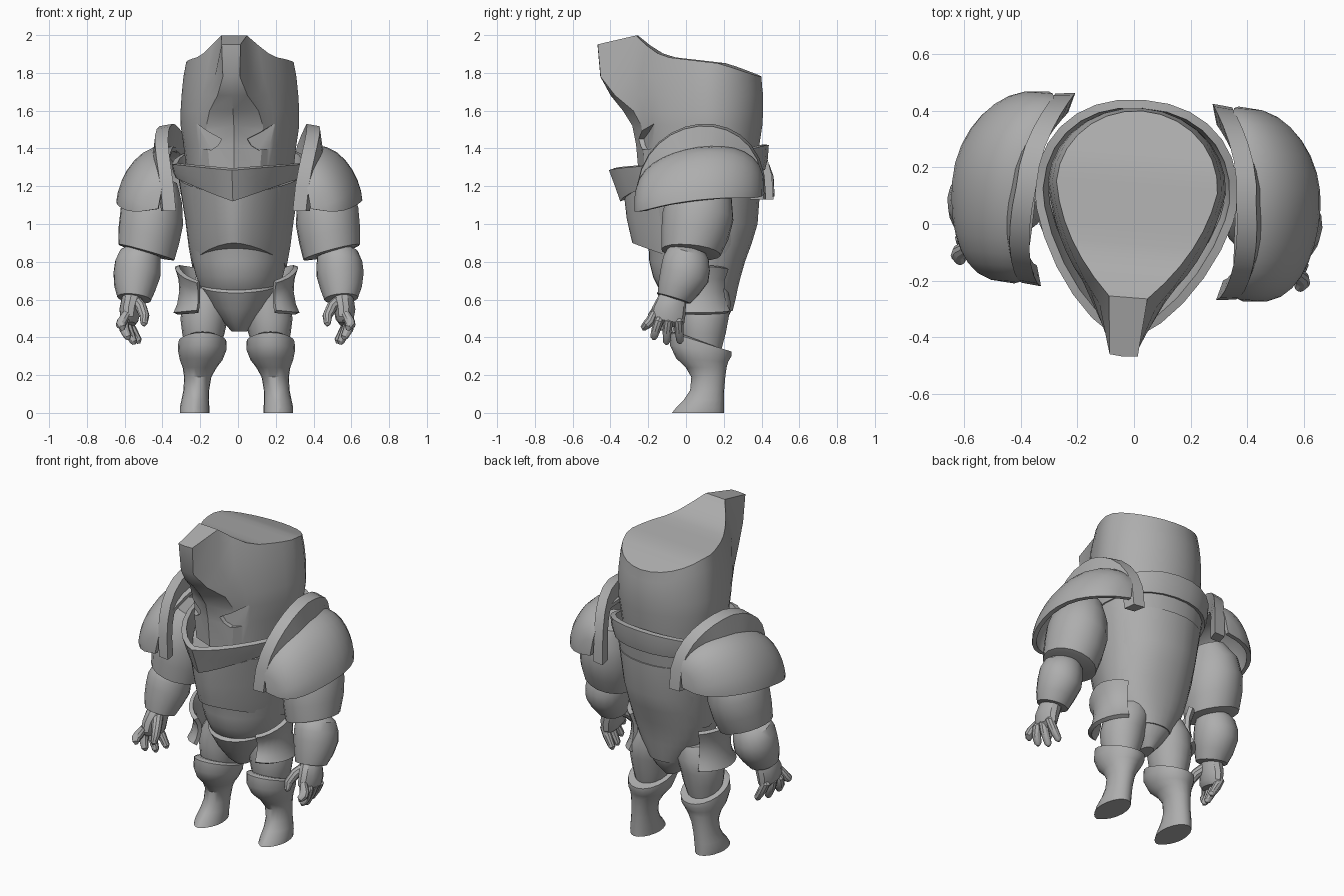
import bpy, bmesh, math
from mathutils import Vector, Matrix

if "Cube" in bpy.data.objects:
    bpy.data.objects.remove(bpy.data.objects["Cube"])

TWIST = Matrix.Rotation(math.radians(-4.5), 4, 'Z')   # upper body turns slightly
HAND = TWIST @ Matrix.Translation((0, 0.025, -0.008))
STAY = Matrix.Translation((-0.008, 0, 0))
grey = bpy.data.materials.new("plain_grey")
grey.diffuse_color = (0.42, 0.42, 0.42, 1)
grey.use_nodes = True
grey.node_tree.nodes["Principled BSDF"].inputs["Base Color"].default_value = grey.diffuse_color


def make(name, verts, faces, frame=TWIST, side=1, thick=0):
    bm = bmesh.new()
    vs = [bm.verts.new(frame @ Vector((v[0] * side, v[1], v[2]))) for v in verts]
    for f in faces:
        bm.faces.new([vs[i] for i in f])
    bmesh.ops.remove_doubles(bm, verts=bm.verts, dist=1e-5)
    bmesh.ops.recalc_face_normals(bm, faces=bm.faces)
    me = bpy.data.meshes.new(name)
    bm.to_mesh(me)
    bm.free()
    me.materials.append(grey)
    ob = bpy.data.objects.new(name, me)
    bpy.context.collection.objects.link(ob)
    if thick:
        mod = ob.modifiers.new("thickness", 'SOLIDIFY')
        mod.thickness, mod.offset = thick, 0
    return ob


def loft(name, rings, closed=True, caps=True, **kw):
    """Skin a list of equal rings; caps are strips joining mirrored points."""
    n = len(rings[0])
    verts = [p for r in rings for p in r]
    faces = []
    for k in range(len(rings) - 1):
        for i in range(n if closed else n - 1):
            j = (i + 1) % n
            faces.append((k * n + i, k * n + j, (k + 1) * n + j, (k + 1) * n + i))
    if closed and caps:
        for b in (0, (len(rings) - 1) * n):
            m = n // 2
            faces.append((b, b + 1, b + n - 1))
            for i in range(1, m - 1):
                faces.append((b + i, b + i + 1, b + n - i - 1, b + n - i))
            faces.append((b + m - 1, b + m, b + m + 1))
    return make(name, verts, faces, **kw)


def mirror_ring(half):
    return half + [(-x, y, z) for x, y, z in half[-2:0:-1]]


def body_ring(zf, zs, zb, hw, yf, yb, ym=0.1, prow=2.0, vee=False, m=14):
    """Section with front, side and back heights; low prow values give a keel."""
    half = []
    for i in range(m + 1):
        a = math.pi * i / m
        s, c = max(0.0, math.sin(a)), math.cos(a)
        e = 2 / (prow if c > 0 else 2.2)
        q = abs(c) ** e
        y = ym + q * ((yf if c > 0 else yb) - ym)
        h = 1 - s ** e if vee and c > 0 else q
        half.append((hw * s ** e if 0 < i < m else 0, y, zs + ((zf if c > 0 else zb) - zs) * h))
    return mirror_ring(half)


def tube(name, pts, n=18, tilt=None, **kw):
    """pts: x, y, z, radius across, radius deep; tilt: ring normal override."""
    P = [Vector(p[:3]) for p in pts]
    rings = []
    for i, p in enumerate(pts):
        t = tilt or (P[min(i + 1, len(P) - 1)] - P[max(i - 1, 0)])
        t = Vector(t).normalized()
        u = (Vector((1, 0, 0)) - t * t.x).normalized()
        v = t.cross(u)
        rings.append([P[i] + u * p[3] * math.cos(a) + v * p[4] * math.sin(a)
                      for a in (2 * math.pi * k / n for k in range(n))])
    return loft(name, rings, **kw)


# helmet: round back, flat face strip rising into a blunt crest
TOP = [(-0.47, 1.95), (-0.26, 1.998), (-0.17, 1.92), (-0.1, 1.885), (0.2, 1.85), (0.4, 1.78)]


def top_z(y):
    for (y0, z0), (y1, z1) in zip(TOP, TOP[1:]):
        if y <= y1:
            return z0 + (z1 - z0) * max(0, y - y0) / (y1 - y0)
    return TOP[-1][1]


rings = []
for z, yf, w, y1, x2, y2, hw, yb in [
        (1.25, -.25, .13, -.21, .165, -.17, .28, .37), (1.42, -.265, .145, -.215, .17, -.18, .30, .39),
        (1.52, -.285, .15, -.225, .18, -.185, .315, .405), (1.60, -.335, .13, -.27, .165, -.215, .315, .41),
        (1.68, -.40, .08, -.37, .135, -.25, .31, .41), (1.78, -.455, .045, -.45, .10, -.29, .30, .405),
        (9, -.47, .05, -.465, .068, -.26, .285, .40)]:
    half = [(0, yf), (w, y1)]
    for i in range(7):
        t = i / 6
        a, b, c = (1 - t) ** 2, 2 * t * (1 - t), t * t
        half.append((a * x2 + b * .88 * hw + c * hw, a * y2 - b * .08 + c * .13))
    for i in range(1, 8):
        a = math.pi / 2 * i / 7
        half.append((hw * math.cos(a) if i < 7 else 0, .13 + (yb - .13) * math.sin(a)))
    rings.append(mirror_ring([(x, y, top_z(y) if z > 3 else min(z, top_z(y) - .06)) for x, y in half]))
helmet = loft("helmet", rings)

# eye sockets cut into the helmet
cutters = []
for s in (1, -1):
    eye = [(.068, 1.45), (.135, 1.485), (.205, 1.53), (.22, 1.50),
           (.215, 1.43), (.185, 1.40), (.125, 1.392), (.088, 1.415)]
    r0 = [(x, -.5, z) for x, z in eye]
    r1 = [(x, -.25 + .47 * x, z) for x, z in eye]
    cut = loft("eye_cutter", [r0, r1], side=s)
    cut.hide_render = True
    cutters.append(cut)
    mod = helmet.modifiers.new("eye", 'BOOLEAN')
    mod.operation, mod.object, mod.solver = 'DIFFERENCE', cut, 'EXACT'

# torso, keeled chest armour, collar and pelvis
loft("torso", [body_ring(z, z, z, hw, yf, yb) for z, hw, yf, yb in [
    (1.2, .31, -.28, .395), (1.0, .278, -.24, .38), (.9, .264, -.20, .35), (.8, .25, -.195, .313),
    (.72, .230, -.175, .29), (.66, .207, -.145, .275), (.6, .175, -.09, .263), (.54, .135, -.03, .248)]])
loft("chest_plate", [body_ring(*r, prow=1.6) for r in [
    (.90, .77, .80, .250, -.285, .29), (.95, .88, .90, .270, -.297, .335),
    (1.03, 1.02, 1.02, .288, -.315, .365), (1.16, 1.25, 1.3, .325, -.33, .40)]])
loft("collar", [body_ring(*r, prow=1.5, vee=True) for r in [
    (1.125, 1.25, 1.29, .325, -.335, .405), (1.21, 1.28, 1.35, .338, -.365, .42),
    (1.29, 1.32, 1.42, .345, -.395, .425)]], caps=False, thick=.03)
loft("pelvis", [body_ring(*r, ym=.09) for r in [
    (.43, .43, .43, .04, .0, .17), (.48, .49, .48, .09, -.06, .21), (.55, .57, .55, .155, -.11, .246),
    (.635, .68, .66, .21, -.155, .255), (.65, .70, .68, .205, -.14, .25)]])

for s, tag in ((1, "left_"), (-1, "right_")):
    # shoulder dome: arcs from front to back swinging from top to outside
    arcs = []
    for k in range(9):
        arc = []
        for i in range(17):
            th = math.pi * i / 16
            c, f = math.cos(th), max(0.0, math.sin(th)) ** .65
            al = math.radians(-12 + 114 * k / 8 * (1 - .12 * math.sin(th) ** 2))
            up = math.copysign(abs(math.cos(al)) ** 1.25, math.cos(al))
            arc.append((.405 + .235 * math.sin(al) * f - .07 * max(0.0, -c) ** 2, .10 - .33 * c,
                        1.08 + .04 * (1 - c) + .28 * up * f))
        arcs.append(arc)
    loft(tag + "shoulder_dome", arcs, closed=False, side=s, thick=.025)

    # tall shoulder flange beside the neck
    ring = []
    for dx, grow in ((-.03, 0), (.04, -.012), (.055, -.13), (-.01, -.12)):
        arc = []
        for i in range(15):
            th = math.pi * i / 14
            c, f = math.cos(th), max(0.0, math.sin(th)) ** .8
            y = .10 - (.345 + grow * .6) * c
            bow = .025 * max(0.0, math.sin(2 * th))
            x = .385 + bow - c * c * (.045 if c > 0 else .112) + dx
            arc.append((x, y, 1.10 - .03 * c + (.43 + grow) * f))
        ring.append(arc)
    loft(tag + "shoulder_flange", [list(q) for q in zip(*ring)], side=s)

    # arm: sleeve, forearm
    tube(tag + "upper_arm", [(.42, .12, 1.24, .09, .11), (.45, .11, 1.15, .15, .17), (.465, .10, 1.04, .172, .19),
                             (.48, .085, .94, .167, .18), (.492, .065, .85, .155, .158), (.495, .065, .845, .12, .13)],
         tilt=(.28, -.08, -1), side=s)
    tube(tag + "forearm", [(.515, .06, .87, .08, .09), (.525, .055, .845, .108, .112), (.535, .045, .79, .122, .13),
                           (.54, .035, .73, .125, .132), (.548, .005, .66, .11, .113),
                           (.55, -.02, .605, .09, .09), (.55, -.02, .6, .06, .06)], tilt=(.1, -.3, -1), side=s)
    # hand: palm, four fingers, thumb
    tube(tag + "palm", [(.55, -.035, .645, .05, .06), (.56, -.055, .60, .058, .078), (.57, -.07, .55, .057, .09),
                        (.57, -.08, .50, .047, .092), (.565, -.085, .475, .025, .07)], n=12, side=s, frame=HAND)
    for i, (ty, tz, tx) in enumerate([(-.20, .445, .60), (-.15, .395, .575), (-.085, .37, .55), (-.015, .375, .53)]):
        y, x = -.15 + .043 * i, .59 - .006 * i
        tube(tag + "finger_%d" % (i + 1), [
            (x - .01, y, .535, .022, .022), (x + .015, .6 * y + .4 * ty, .49, .028, .026),
            (.5 * x + .5 * tx + .015, .3 * y + .7 * ty, .45 if i else .475, .027, .025),
            (tx, ty, tz + .015, .02, .02), (tx - .003, ty, tz, .008, .008)], n=10, side=s, frame=HAND)
    tube(tag + "thumb", [(.54, -.08, .60, .032, .032), (.505, -.13, .565, .03, .03), (.485, -.165, .52, .026, .026),
                         (.487, -.18, .48, .018, .018), (.488, -.183, .468, .007, .007)],
         n=10, side=s, frame=HAND)

    # leg: thigh, boot with arched knee rim and pointed toe
    tube(tag + "thigh", [(.13, .10, .66, .10, .12), (.155, .105, .58, .128, .135), (.172, .095, .5, .125, .132),
                         (.175, .09, .42, .112, .122), (.18, .09, .34, .09, .1)], tilt=(0, 0, -1), side=s, frame=STAY)
    rings = []
    for z, cx, cy, rx, ry, arch in [
            (0, .222, .063, .078, .137, 0), (.03, .222, .075, .078, .125, 0), (.07, .218, .095, .073, .106, 0),
            (.12, .213, .112, .068, .09, 0), (.19, .205, .118, .072, .09, 0), (.24, .195, .107, .09, .108, 0),
            (.28, .187, .085, .113, .138, .01), (.33, .182, .077, .128, .163, .03), (.375, .18, .08, .128, .16, .05),
            (.38, .18, .08, .108, .135, .05)]:
        ring = []
        for k in range(20):
            a = 2 * math.pi * k / 20
            c = math.cos(a)
            toe = abs(math.sin(a)) ** (1.3 if c > 0 and z < .1 else 1)
            ring.append((cx + rx * math.copysign(toe, math.sin(a)), cy - ry * c, z + arch * c))
        rings.append(ring)
    loft(tag + "boot", rings, side=s, frame=STAY)

    # flared hip plate wrapped round the side, dipping at the front
    rows = []
    for z, r in ((.54, .158), (.58, .138), (.64, .126), (.70, .13), (.755, .15)):
        rows.append([(.165 + r * math.cos(a), .06 + 1.15 * r * math.sin(a),
                      z + .025 * math.cos(a) * (z - .62) / .14 + .07 * (z - .54) / .215 * min(0, math.sin(a)))
                     for a in (math.radians(-75 + 140 * k / 10) for k in range(11))])
    loft(tag + "hip_plate", rows, closed=False, side=s, thick=.025, frame=STAY)

# apply modifiers, drop cutters, shade
bpy.ops.object.select_all(action='SELECT')
bpy.context.view_layer.objects.active = helmet
bpy.ops.object.convert(target='MESH')
for cut in cutters:
    bpy.data.objects.remove(cut)
bpy.ops.object.select_all(action='SELECT')
bpy.ops.object.shade_smooth_by_angle(angle=math.radians(32))
